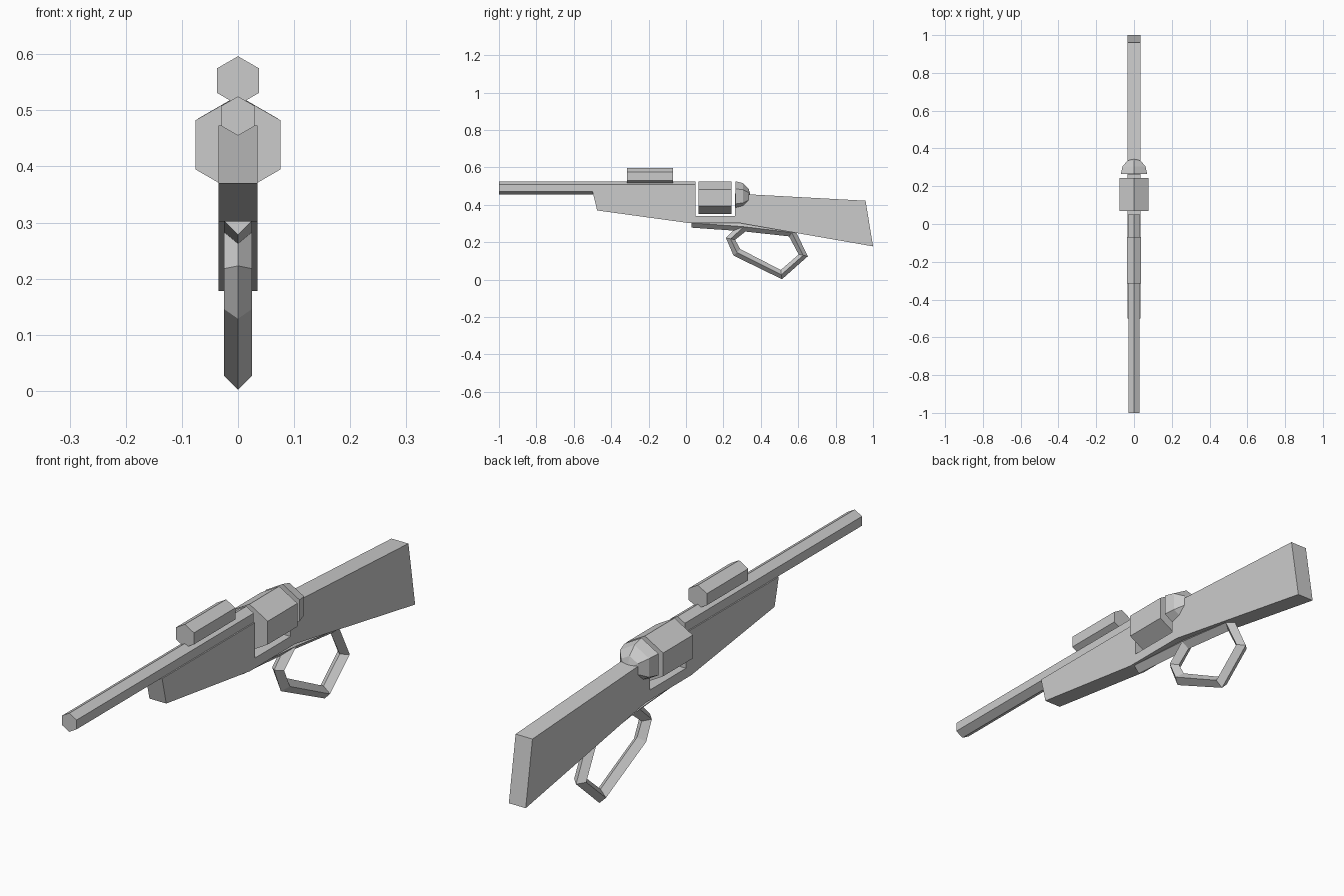
import bpy, bmesh
from math import sin, cos, pi
from mathutils import Vector

if "Cube" in bpy.data.objects:
    bpy.data.objects.remove(bpy.data.objects["Cube"])


def finish(name, bm):
    bmesh.ops.recalc_face_normals(bm, faces=bm.faces)
    mesh = bpy.data.meshes.new(name)
    bm.to_mesh(mesh)
    bm.free()
    obj = bpy.data.objects.new(name, mesh)
    bpy.context.collection.objects.link(obj)
    return obj


def skin(name, rings):
    """Join rings of points into a closed tube with capped ends."""
    bm = bmesh.new()
    loops = [[bm.verts.new(p) for p in ring] for ring in rings]
    for a, b in zip(loops, loops[1:]):
        n = len(a)
        for i in range(n):
            j = (i + 1) % n
            bm.faces.new((a[i], a[j], b[j], b[i]))
    bm.faces.new(loops[0])
    bm.faces.new(loops[-1])
    bmesh.ops.remove_doubles(bm, verts=bm.verts, dist=1e-5)
    return finish(name, bm)


def hex_ring(y, z, r):
    return [(r * sin(i * pi / 3), y, z + r * cos(i * pi / 3)) for i in range(6)]


def hex_bar(name, y0, y1, z, r):
    return skin(name, [hex_ring(y0, z, r), hex_ring(y1, z, r)])


# Barrel, sight tube and rotating drum are hexagonal prisms
hex_bar("barrel", -1.0, 0.05, 0.49, 0.035)
hex_bar("sight_tube", -0.315, -0.07, 0.553, 0.0435)
hex_bar("drum", 0.068, 0.244, 0.4385, 0.0875)

# Faceted half dome behind the drum
skin("rear_dome", [hex_ring(0.264 + 0.082 * sin(a * pi / 180), 0.4455,
                            max(0.081 * cos(a * pi / 180), 0.0005))
                   for a in (0, 30, 60, 90)])

# Stock with a notch for the drum
profile = [(-0.5, 0.473), (0.05, 0.473), (0.05, 0.34), (0.262, 0.34),
           (0.262, 0.46), (0.96, 0.422), (1.0, 0.178), (0.29, 0.302),
           (0.02, 0.302), (-0.475, 0.37)]
skin("stock", [[(x, y, z) for y, z in profile] for x in (-0.035, 0.035)])

# Lever: diamond section swept along a path under the stock
path = [Vector((0, y, z)) for y, z in
        [(0.03, 0.303), (0.30, 0.284), (0.565, 0.252), (0.627, 0.13),
         (0.51, 0.027), (0.272, 0.146), (0.238, 0.218), (0.31, 0.283)]]
rings = []
side = Vector((0.025, 0, 0))
for i, p in enumerate(path):
    before = (p - path[i - 1]).normalized() if i else Vector()
    after = (path[i + 1] - p).normalized() if i < len(path) - 1 else Vector()
    out = (before + after).normalized().cross(Vector((1, 0, 0))) * 0.025
    rings.append([p + side, p + out, p - side, p - out])
skin("lever_loop", rings)
